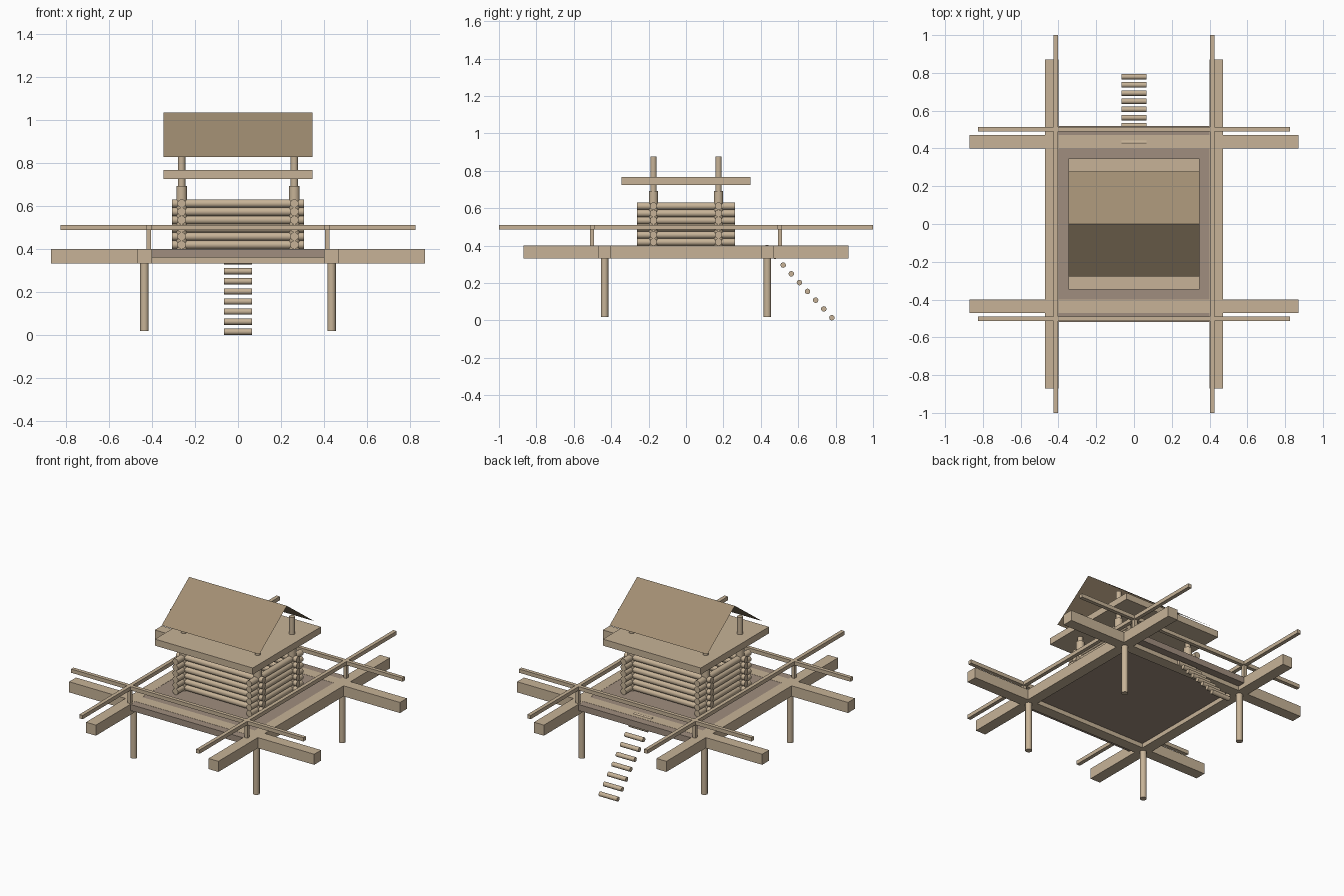
import bpy, math
from mathutils import Vector

if "Cube" in bpy.data.objects:
    bpy.data.objects.remove(bpy.data.objects["Cube"])


def material(name, rgb):
    m = bpy.data.materials.new(name)
    m.diffuse_color = (*rgb, 1)
    m.use_nodes = True
    m.node_tree.nodes["Principled BSDF"].inputs["Base Color"].default_value = m.diffuse_color
    return m


WOOD = material("light_wood", (0.57, 0.45, 0.31))
FLOOR = material("floor_wood", (0.35, 0.27, 0.21))
ROOF = material("roof_wood", (0.36, 0.27, 0.17))


def box(name, centre, size, mat=WOOD):
    bpy.ops.mesh.primitive_cube_add(size=1, location=centre)
    ob = bpy.context.object
    ob.name = name
    ob.scale = size
    bpy.ops.object.transform_apply(location=False, rotation=False, scale=True)
    ob.data.materials.append(mat)
    return ob


def rod(name, a, b, radius, mat=WOOD):
    """Round log between two points."""
    a, b = Vector(a), Vector(b)
    bpy.ops.mesh.primitive_cylinder_add(vertices=16, radius=radius, depth=(b - a).length,
                                        location=(a + b) / 2)
    ob = bpy.context.object
    ob.name = name
    ob.rotation_euler = (b - a).to_track_quat('Z', 'Y').to_euler()
    ob.data.materials.append(mat)
    bpy.ops.object.shade_smooth_by_angle(angle=math.radians(40))
    return ob


def plane(name, verts, mat):
    me = bpy.data.meshes.new(name)
    me.from_pydata(verts, [], [(0, 1, 2, 3)])
    me.materials.append(mat)
    ob = bpy.data.objects.new(name, me)
    bpy.context.collection.objects.link(ob)


# Platform: floor, crossing beams and rails
box("platform_floor", (0, 0, 0.3795), (0.80, 1.04, 0.039), FLOOR)
for s in (-1, 1):
    box("cross_beam", (0, s * 0.435, 0.366), (1.74, 0.07, 0.068))
    box("side_beam", (s * 0.435, 0, 0.366), (0.07, 1.74, 0.068))
    box("cross_rail", (0, s * 0.502, 0.4985), (1.65, 0.024, 0.024))
    box("side_rail", (s * 0.415, 0, 0.4985), (0.024, 2.0, 0.024))

# Corner legs, rail posts and hut posts
for sx in (-1, 1):
    for sy in (-1, 1):
        rod("leg", (sx * 0.435, sy * 0.435, 0.018), (sx * 0.435, sy * 0.435, 0.34), 0.02)
        box("rail_post", (sx * 0.415, sy * 0.502, 0.445), (0.022, 0.022, 0.09))
        x, y = sx * 0.262, sy * 0.174
        rod("corner_post", (x, y, 0.40), (x, y, 0.692), 0.025)
        rod("roof_post", (x, y, 0.68), (x, y, 0.877), 0.017)

# Log walls with overlapping ends
for i in range(6):
    z = 0.419 + i * 0.0384
    for s in (-1, 1):
        rod("front_wall_log", (-0.306, s * 0.174, z), (0.306, s * 0.174, z), 0.0195)
        rod("side_wall_log", (s * 0.262, -0.262, z), (s * 0.262, 0.262, z), 0.0195)

# Ceiling slab and thin roof panels
box("ceiling_slab", (0, 0, 0.745), (0.694, 0.692, 0.042))
for s in (-1, 1):
    w = 0.347 * s
    plane("roof_panel", [(w, 0, 1.033), (-w, 0, 1.033),
                         (-w, s * 0.279, 0.828), (w, s * 0.279, 0.828)], ROOF)

# Ladder rungs at the back
for i in range(9):
    y, z = 0.780 - i * 0.0434, 0.0145 + i * 0.0469
    rod("ladder_rung", (-0.065, y, z), (0.065, y, z), 0.0145)
